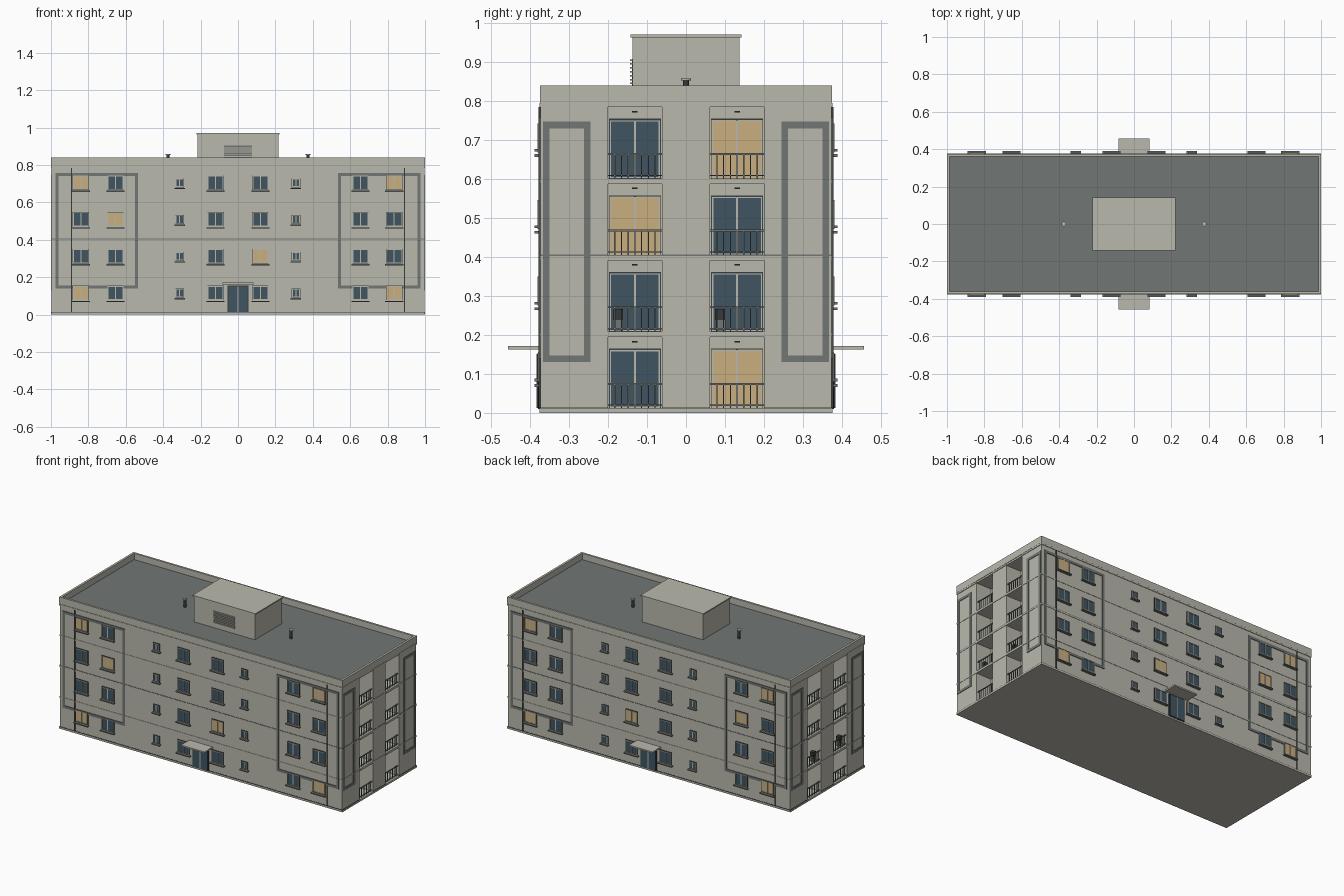
import bpy, bmesh, math
from mathutils import Matrix

if "Cube" in bpy.data.objects:
    bpy.data.objects.remove(bpy.data.objects["Cube"])

COLOURS = {
    "wall": (0.49, 0.485, 0.42),
    "slate": (0.165, 0.183, 0.172),
    "glass": (0.05, 0.09, 0.124),
    "lit_glass": (0.585, 0.425, 0.21),
    "dark_metal": (0.04, 0.042, 0.042),
}
MATS = {}
for n, c in COLOURS.items():
    MATS[n] = bpy.data.materials.new(n)
    MATS[n].diffuse_color = (*c, 1)
ORDER = list(COLOURS)
parts = {}


def part(name):
    return parts.setdefault(name, bmesh.new())


def box(name, mat, x0, x1, y0, y1, z0, z1, mx=False, my=False):
    """Axis-aligned box added to a named part, optionally mirrored in x and y."""
    bm = part(name)
    for sx in ((1, -1) if mx else (1,)):
        for sy in ((1, -1) if my else (1,)):
            m = Matrix.Translation((sx * (x0 + x1) / 2, sy * (y0 + y1) / 2, (z0 + z1) / 2))
            m = m @ Matrix.Diagonal((abs(x1 - x0), abs(y1 - y0), abs(z1 - z0), 1))
            vs = bmesh.ops.create_cube(bm, size=1, matrix=m)["verts"]
            for f in {f for v in vs for f in v.link_faces}:
                f.material_index = ORDER.index(mat)


def cylinder(name, mat, x, y, r, z0, z1):
    bm = part(name)
    m = Matrix.Translation((x, y, (z0 + z1) / 2))
    vs = bmesh.ops.create_cone(bm, cap_ends=True, segments=12, radius1=r, radius2=r,
                               depth=z1 - z0, matrix=m)["verts"]
    for f in {f for v in vs for f in v.link_faces}:
        f.material_index = ORDER.index(mat)


def border(name, mat, a0, a1, z0, z1, w, d0, d1, axis):
    """Rectangular border on a long wall (axis y) or an end wall (axis x), mirrored."""
    for p0, p1, q0, q1 in ((a0, a1, z0, z0 + w), (a0, a1, z1 - w, z1),
                           (a0, a0 + w, z0 + w, z1 - w), (a1 - w, a1, z0 + w, z1 - w)):
        if axis == "y":
            box(name, mat, p0, p1, d0, d1, q0, q1, my=True)
        else:
            box(name, mat, d0, d1, p0, p1, q0, q1, mx=True)


W, D, IN = 0.997, 0.373, 0.89          # half width, half depth, loggia back wall
L0, L1 = 0.062, 0.2                    # loggia span in y
TOP, ROOF = 0.785, 0.80
STEP = 0.1965

# main walls: plan with recessed loggias at both ends, extruded upward
bm = part("main_walls")
end = [(W, -D), (W, -L1), (IN, -L1), (IN, -L0), (W, -L0),
       (W, L0), (IN, L0), (IN, L1), (W, L1), (W, D)]
plan = end + [(-x, -y) for x, y in end]
base = bm.faces.new([bm.verts.new((x, y, 0)) for x, y in plan])
ext = bmesh.ops.extrude_face_region(bm, geom=[base])["geom"]
bmesh.ops.translate(bm, vec=(0, 0, TOP), verts=[v for v in ext if isinstance(v, bmesh.types.BMVert)])
bmesh.ops.recalc_face_normals(bm, faces=bm.faces)

# roof deck and parapet
box("roof_base", "wall", -W, W, -D, D, TOP, ROOF - 0.004)
box("roof_deck", "slate", -W + 0.01, W - 0.01, -D + 0.01, D - 0.01, ROOF - 0.004, ROOF)
box("parapet", "wall", -1, 1, D - 0.011, D + 0.002, ROOF - 0.004, 0.84, my=True)
box("parapet", "wall", W - 0.011, 1, -D + 0.011, D - 0.011, ROOF - 0.004, 0.84, mx=True)

# plinth and belt courses on every side
for z0, z1, t, mat in ((0, 0.011, 0.003, "wall"), (0.011, 0.014, 0.0015, "dark_metal"),
                       (0.196, 0.205, 0.002, "wall"), (0.393, 0.402, 0.002, "wall"),
                       (0.402, 0.406, 0.0015, "slate"), (0.590, 0.599, 0.002, "wall"),
                       (0.785, 0.795, 0.003, "wall")):
    box("belt_courses", mat, -W - t, W + t, D, D + t, z0, z1, my=True)
    for y0, y1 in ((-D, -L1), (-L0, L0), (L1, D)):
        box("belt_courses", mat, W, W + t, y0, y1, z0, z1, mx=True)

# raised decorative borders
for a0, a1 in ((-0.975, -0.535), (0.535, 0.975)):
    border("wall_border", "slate", a0, a1, 0.14, 0.758, 0.016, D, D + 0.004, "y")
for a0, a1 in ((-0.367, -0.245), (0.245, 0.367)):
    border("end_border", "slate", a0, a1, 0.13, 0.747, 0.017, W, W + 0.003, "x")

# downpipes
box("downpipe", "dark_metal", 0.888, 0.893, D, D + 0.005, 0.012, TOP, mx=True, my=True)


def window(x, z, w, h, mat):
    """Glazed window with dark surround, light frame, mullion and sill on both long sides."""
    x0, x1, z1 = x - w / 2, x + w / 2, z + h
    n = "windows"
    box(n, "dark_metal", x0 - 0.002, x1 + 0.002, D, D + 0.0045, z - 0.002, z1 + 0.002, my=True)
    box(n, mat, x0, x1, D + 0.0045, D + 0.0055, z, z1, my=True)
    border(n, "wall", x0, x1, z, z1, 0.004, D + 0.0045, D + 0.008, "y")
    box(n, "wall", x - 0.0025, x + 0.0025, D + 0.0045, D + 0.008, z, z1, my=True)
    box("window_sills", "slate", x0 - 0.007, x1 + 0.007, D, D + 0.016, z - 0.012, z - 0.005, my=True)


LIT = {(3, -0.84), (3, 0.835), (2, -0.655), (1, 0.12), (0, -0.84), (0, 0.835)}
for floor in range(4):
    for x in (-0.84, -0.655, -0.12, 0.12, 0.655, 0.835):
        window(x, 0.079 + floor * STEP, 0.084, 0.074,
               "lit_glass" if (floor, x) in LIT else "glass")
    for x in (-0.312, 0.31):
        window(x, 0.093 + floor * STEP, 0.042, 0.044, "glass")

# entrance doors and canopies
box("doors", "dark_metal", -0.056, 0.056, D, D + 0.006, 0.01, 0.155, my=True)
box("doors", "glass", 0.003, 0.052, D + 0.006, D + 0.009, 0.013, 0.151, mx=True, my=True)
box("doors", "wall", -0.002, 0.002, D + 0.006, D + 0.01, 0.013, 0.151, my=True)
box("canopy", "wall", -0.083, 0.083, D, 0.457, 0.162, 0.171, my=True)

# loggias: slabs, glazed doors, lamps, railings
LIT_LOGGIA = {(3, 1), (2, -1), (0, 1)}
for floor in range(4):
    z = 0.012 + floor * STEP
    for s in (-1, 1):
        y0, y1 = sorted((s * L0, s * L1))
        c = (y0 + y1) / 2
        box("loggia_slabs", "wall", IN, W + 0.003, y0, y1, max(0, z - 0.014), z, mx=True)
        mat = "lit_glass" if (floor, s) in LIT_LOGGIA else "glass"
        n = "loggia_glazing"
        box(n, "dark_metal", IN, IN + 0.003, y0 + 0.002, y1 - 0.002, z, z + 0.153, mx=True)
        box(n, mat, IN + 0.003, IN + 0.004, y0 + 0.004, y1 - 0.004, z, z + 0.15, mx=True)
        border(n, "wall", y0 + 0.005, y1 - 0.005, z + 0.001, z + 0.149, 0.003, IN + 0.003, IN + 0.007, "x")
        box(n, "wall", IN + 0.003, IN + 0.007, c - 0.0025, c + 0.0025, z, z + 0.15, mx=True)
        box("loggia_lamps", "dark_metal", IN, IN + 0.01, c - 0.007, c + 0.007, z + 0.169, z + 0.173, mx=True)
        box("railings", "slate", W - 0.012, W - 0.007, y0, y1, z + 0.06, z + 0.065, mx=True)
        box("railings", "slate", W - 0.011, W - 0.008, y0, y1, z + 0.006, z + 0.009, mx=True)
        for i in range(1, 8):
            y = y0 + (y1 - y0) * i / 8
            box("railings", "slate", W - 0.011, W - 0.008, y - 0.0015, y + 0.0015, z, z + 0.06, mx=True)

# small stools with a dark box on the second-floor loggias
for y in (-0.174, 0.088):
    z = 0.012 + STEP
    box("loggia_stand", "slate", 0.945, 0.97, y - 0.011, y + 0.013, z, z + 0.03, mx=True)
    box("loggia_stand", "dark_metal", 0.945, 0.97, y - 0.013, y + 0.012, z + 0.03, z + 0.058, mx=True)

# roof housing with cap and louvre
box("roof_housing", "wall", -0.216, 0.216, -0.137, 0.137, ROOF, 0.963)
box("roof_housing_cap", "wall", -0.222, 0.222, -0.142, 0.142, 0.963, 0.97)
box("louvre", "slate", -0.075, 0.075, -0.1385, -0.137, 0.83, 0.908)
for i in range(8):
    z = 0.833 + i * 0.01
    box("louvre", "wall", -0.075, 0.075, -0.143, -0.1385, z, z + 0.004)

# roof vents
for x in (-0.375, 0.375):
    cylinder("roof_vents", "dark_metal", x, 0, 0.008, ROOF, 0.853)
    cylinder("roof_vents", "wall", x, 0, 0.013, 0.853, 0.858)

# turn every part into an object
for name, bm in parts.items():
    me = bpy.data.meshes.new(name)
    for n in ORDER:
        me.materials.append(MATS[n])
    bm.to_mesh(me)
    bm.free()
    bpy.context.collection.objects.link(bpy.data.objects.new(name, me))

for m in bpy.data.materials:
    if m.users and not m.is_grease_pencil:
        m.use_nodes = True
        m.node_tree.nodes["Principled BSDF"].inputs["Base Color"].default_value = m.diffuse_color
